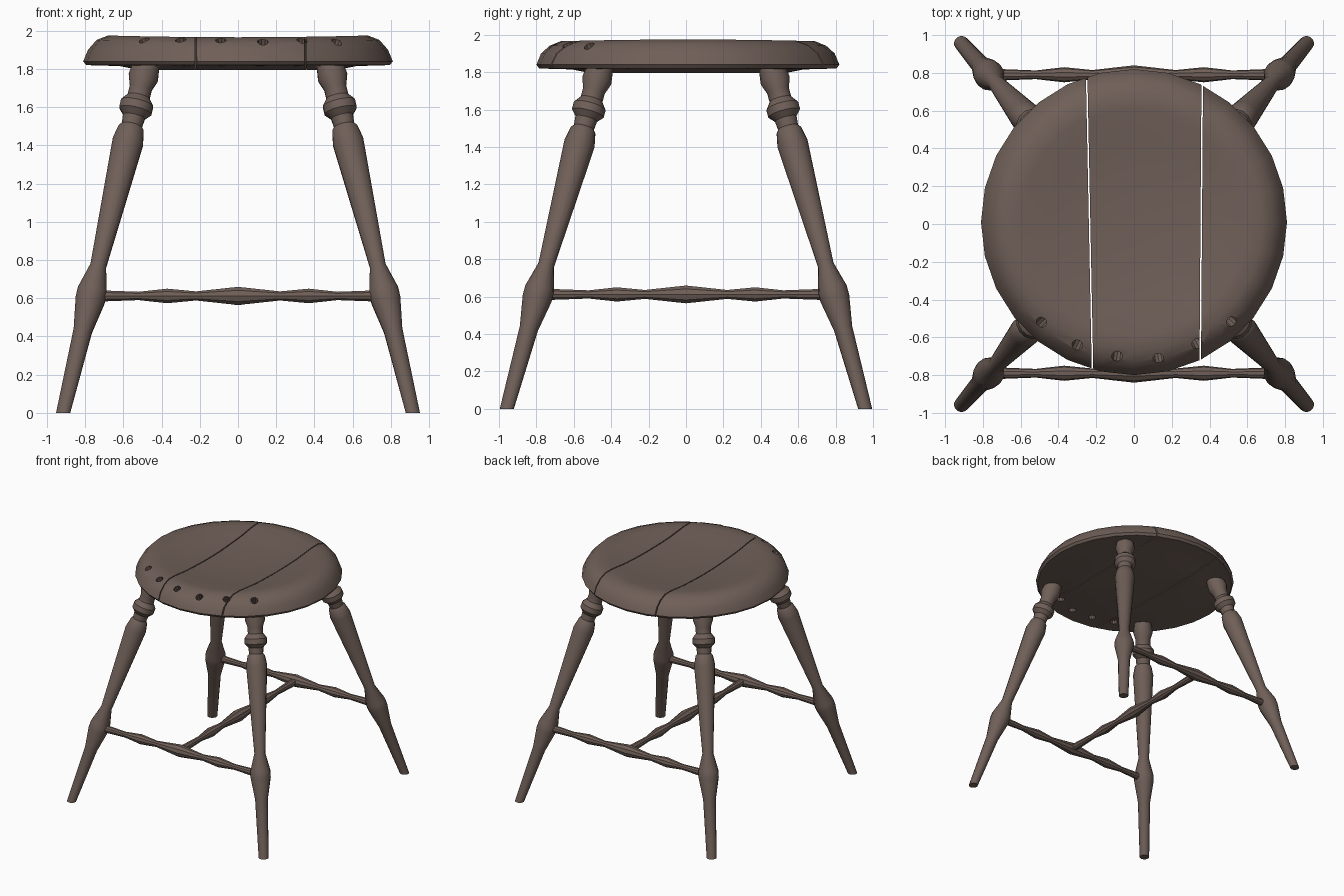
import bpy
import bmesh
from math import cos, sin, pi, radians
from mathutils import Matrix, Vector

cube = bpy.data.objects.get("Cube")
if cube:
    bpy.data.objects.remove(cube, do_unlink=True)

wood = bpy.data.materials.new("grey_brown_wood")
wood.use_nodes = True
colour = (0.16, 0.115, 0.097, 1)
wood.diffuse_color = colour
wood.node_tree.nodes["Principled BSDF"].inputs["Base Color"].default_value = colour


def lathe(profile, segments):
    """Turn (radius, height) points around z into a closed solid."""
    bm = bmesh.new()
    rings = [[bm.verts.new((r * cos(2 * pi * i / segments), r * sin(2 * pi * i / segments), h))
              for i in range(segments)] for r, h in profile]
    for low, high in zip(rings, rings[1:]):
        for i in range(segments):
            j = (i + 1) % segments
            bm.faces.new((low[i], low[j], high[j], high[i]))
    if profile[0][0] > 0:
        bm.faces.new(rings[0][::-1])
    if profile[-1][0] > 0:
        bm.faces.new(rings[-1])
    bmesh.ops.remove_doubles(bm, verts=bm.verts, dist=1e-5)
    bmesh.ops.recalc_face_normals(bm, faces=bm.faces)
    return bm


def aim(start, end):
    """Matrix that carries the z axis onto the line from start to end."""
    turn = (end - start).to_track_quat('Z', 'Y').to_matrix().to_4x4()
    return Matrix.Translation(start) @ turn


def add_object(name, bm):
    mesh = bpy.data.meshes.new(name)
    bm.to_mesh(mesh)
    bm.free()
    mesh.materials.append(wood)
    obj = bpy.data.objects.new(name, mesh)
    bpy.context.collection.objects.link(obj)
    return obj


def activate(obj):
    bpy.ops.object.select_all(action='DESELECT')
    obj.select_set(True)
    bpy.context.view_layer.objects.active = obj


def smooth(obj, angle=32):
    activate(obj)
    bpy.ops.object.shade_smooth_by_angle(angle=radians(angle))


# Splayed turned legs
LEG = [(0.039, 0), (0.05, 0.43), (0.079, 0.59), (0.079, 0.64), (0.043, 0.77),
       (0.083, 1.42), (0.068, 1.49), (0.055, 1.505), (0.06, 1.55), (0.088, 1.58),
       (0.088, 1.62), (0.06, 1.655), (0.06, 1.7), (0.08, 1.755), (0.07, 1.83)]
for side, sx in (("left", 1), ("right", -1)):
    for end, sy in (("front", -1), ("back", 1)):
        foot = Vector((0.915 * sx, 0.958 * sy, 0))
        top = Vector((0.485 * sx, 0.465 * sy, 1.8))
        stretch = (top - foot).length / top.z
        bm = lathe([(r, h * stretch) for r, h in LEG], 14)
        feet = [v for v in bm.verts if v.co.z < 0.01]
        bm.transform(aim(foot, top))
        for v in feet:
            v.co.z = 0
        smooth(add_object(f"{end}_{side}_leg", bm))

# Turned stretchers: one front, one back, one joining them
HALF = [(0.05, 0), (0.025, 0.22), (0.04, 0.37), (0.023, 0.52), (0.03, 0.7), (0.03, 0.77)]
BAR = [(r, -h) for r, h in HALF[:0:-1]] + HALF
level = Vector((0, 0, 0.612))
for name, offset, direction in (("front_stretcher", (0, -0.79, 0), (1, 0, 0)),
                                ("back_stretcher", (0, 0.79, 0), (1, 0, 0)),
                                ("middle_stretcher", (0, 0, 0), (0, 1, 0))):
    centre = level + Vector(offset)
    bm = lathe(BAR, 10)
    bm.transform(aim(centre, centre + Vector(direction)))
    smooth(add_object(name, bm))

# Slanted cutters for the row of spindle holes along the front rim
holes = bmesh.new()
for x, y in ((-0.49, -0.52), (-0.3, -0.64), (-0.09, -0.7),
             (0.13, -0.715), (0.335, -0.635), (0.52, -0.52)):
    rim = Vector((x, y, 1.95))
    under = Vector((x * 0.89, y * 0.89, 1.8))
    bmesh.ops.create_cone(holes, cap_ends=True, segments=10, radius1=0.029, radius2=0.029,
                          depth=0.5, matrix=aim((rim + under) / 2, rim))
cutter = add_object("hole_cutter", holes)
cutter.hide_render = True

# Dished round seat split into three planks
SEAT = [(0, 1.795), (0.52, 1.795), (0.62, 1.815), (0.795, 1.82), (0.81, 1.84),
        (0.785, 1.9), (0.74, 1.952), (0.68, 1.975), (0.6, 1.972), (0.45, 1.948),
        (0.25, 1.93), (0, 1.925)]
GAP = 0.004
SEAMS = [(Vector((-0.235, 0, 0)), Vector((1, 0.02, 0))),
         (Vector((0.356, 0, 0)), Vector((1, -0.007, 0)))]


def slice_off(bm, point, normal):
    cut = bmesh.ops.bisect_plane(bm, geom=bm.verts[:] + bm.edges[:] + bm.faces[:],
                                 plane_co=point - normal * GAP, plane_no=normal,
                                 clear_outer=True)
    edges = [g for g in cut["geom_cut"] if isinstance(g, bmesh.types.BMEdge)]
    bmesh.ops.edgeloop_fill(bm, edges=edges)


for index, name in enumerate(("right_plank", "middle_plank", "left_plank")):
    bm = lathe(SEAT, 28)
    for v in bm.verts:
        if v.co.z > 1.94:  # rim dips slightly at front and back
            v.co.z -= 0.02 * v.co.y ** 2
        v.co.y += 0.01
    if index < 2:
        slice_off(bm, *SEAMS[index])
    if index > 0:
        point, normal = SEAMS[index - 1]
        slice_off(bm, point, -normal)
    bmesh.ops.recalc_face_normals(bm, faces=bm.faces)
    plank = add_object(name, bm)
    drill = plank.modifiers.new("spindle_holes", 'BOOLEAN')
    drill.operation = 'DIFFERENCE'
    drill.solver = 'EXACT'
    drill.object = cutter
    activate(plank)
    bpy.ops.object.modifier_apply(modifier=drill.name)
    smooth(plank, 35)

bpy.data.objects.remove(cutter, do_unlink=True)
